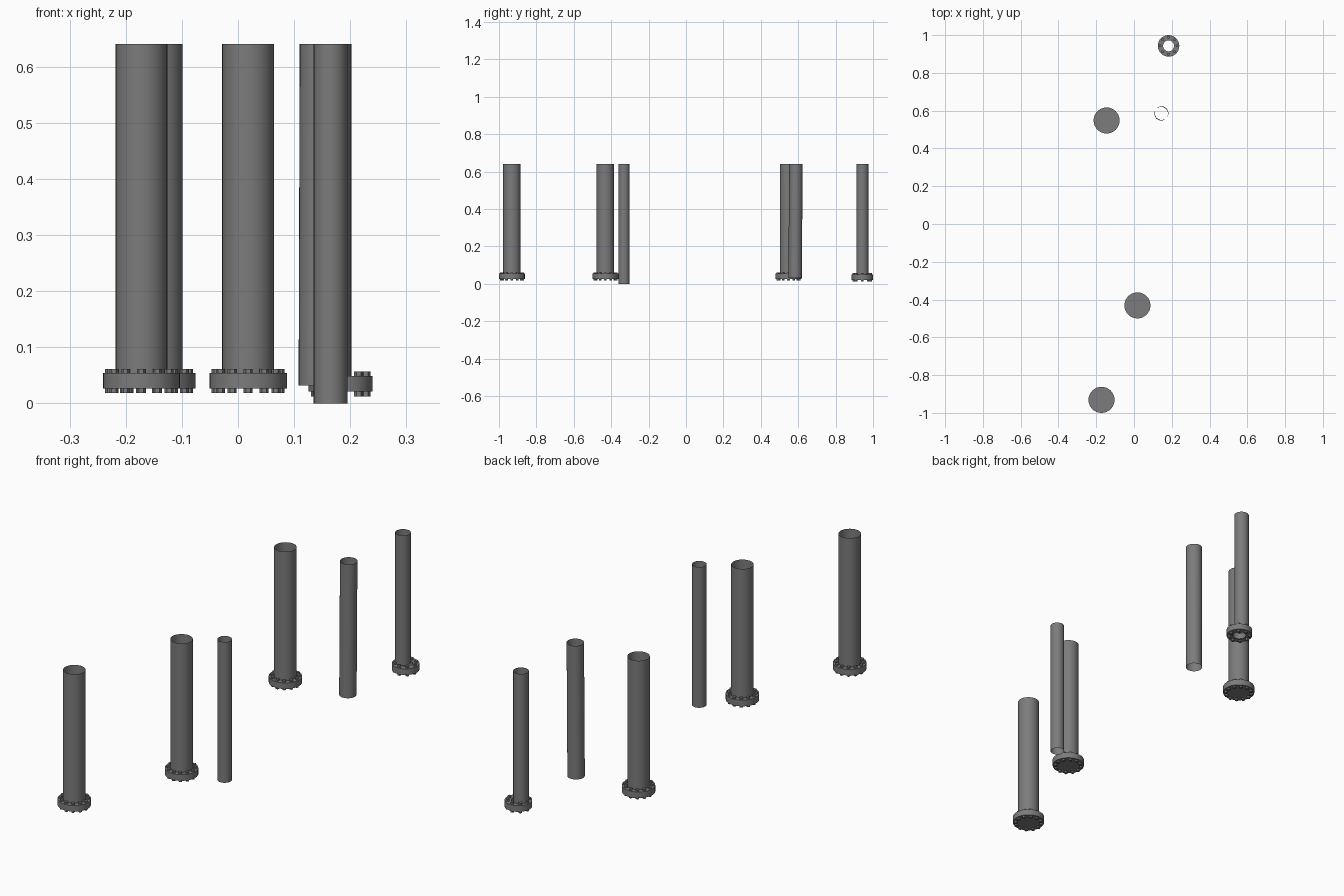
import bpy
import bmesh
from math import cos, sin, tau

cube = bpy.data.objects.get("Cube")
if cube:
    bpy.data.objects.remove(cube, do_unlink=True)

steel = bpy.data.materials.new("dark grey steel")
steel.use_nodes = True
colour = (0.2, 0.2, 0.2, 1)
steel.diffuse_color = colour
steel.node_tree.nodes["Principled BSDF"].inputs["Base Color"].default_value = colour

TOP = 0.64
SIDES = 32


def finish(bm, name):
    mesh = bpy.data.meshes.new(name)
    bm.to_mesh(mesh)
    bm.free()
    mesh.materials.append(steel)
    obj = bpy.data.objects.new(name, mesh)
    bpy.context.collection.objects.link(obj)


def ring(bm, x, y, z, radius, sides=SIDES):
    return [bm.verts.new((x + radius * cos(tau * i / sides),
                          y + radius * sin(tau * i / sides), z))
            for i in range(sides)]


def bridge(bm, a, b, smooth=True):
    n = len(a)
    for i in range(n):
        j = (i + 1) % n
        bm.faces.new((a[i], a[j], b[j], b[i])).smooth = smooth


def pipe(name, x, y, radius, bottom, lean=(0, 0)):
    # Open thin-walled tube
    bm = bmesh.new()
    bridge(bm, ring(bm, x, y, bottom, radius),
           ring(bm, x + lean[0], y + lean[1], TOP, radius))
    finish(bm, name)


def flange(name, x, y, radius, low, high, hole=0):
    # Solid disc, or a ring when it has a hole
    bm = bmesh.new()
    a, b = ring(bm, x, y, low, radius), ring(bm, x, y, high, radius)
    bridge(bm, a, b)
    if hole:
        c, d = ring(bm, x, y, low, hole), ring(bm, x, y, high, hole)
        bridge(bm, d, c)
        bridge(bm, c, a, False)
        bridge(bm, b, d, False)
    else:
        bm.faces.new(a[::-1])
        bm.faces.new(b)
    finish(bm, name)


def bolts(name, x, y, circle, count, low, high):
    # Hexagonal bolts passing through the flange
    bm = bmesh.new()
    for i in range(count):
        t = tau * i / count
        bx, by = x + circle * cos(t), y + circle * sin(t)
        a, b = (ring(bm, bx, by, z, 0.008, 6) for z in (low, high))
        bridge(bm, a, b, False)
        bm.faces.new(a[::-1])
        bm.faces.new(b)
    finish(bm, name)


# Large pipes on blind flanges
for place, x, y in (("front", -0.172, -0.931),
                    ("middle", 0.018, -0.431),
                    ("rear", -0.145, 0.548)):
    pipe(place + "_large_pipe", x, y, 0.0463, 0.053)
    flange(place + "_blind_flange", x, y, 0.069, 0.026, 0.054)
    bolts(place + "_flange_bolts", x, y, 0.057, 12, 0.018, 0.061)

# Plain narrow pipes
pipe("middle_narrow_pipe", 0.165, -0.331, 0.030, 0)
pipe("rear_narrow_pipe", 0.144, 0.584, 0.036, 0.032, (0.002, 0.003))

# Small pipe standing off-centre on an open ring flange
pipe("back_small_pipe", 0.170, 0.943, 0.032, 0.049)
flange("back_ring_flange", 0.183, 0.943, 0.057, 0.021, 0.049, 0.029)
bolts("back_flange_bolts", 0.183, 0.943, 0.045, 8, 0.012, 0.057)
